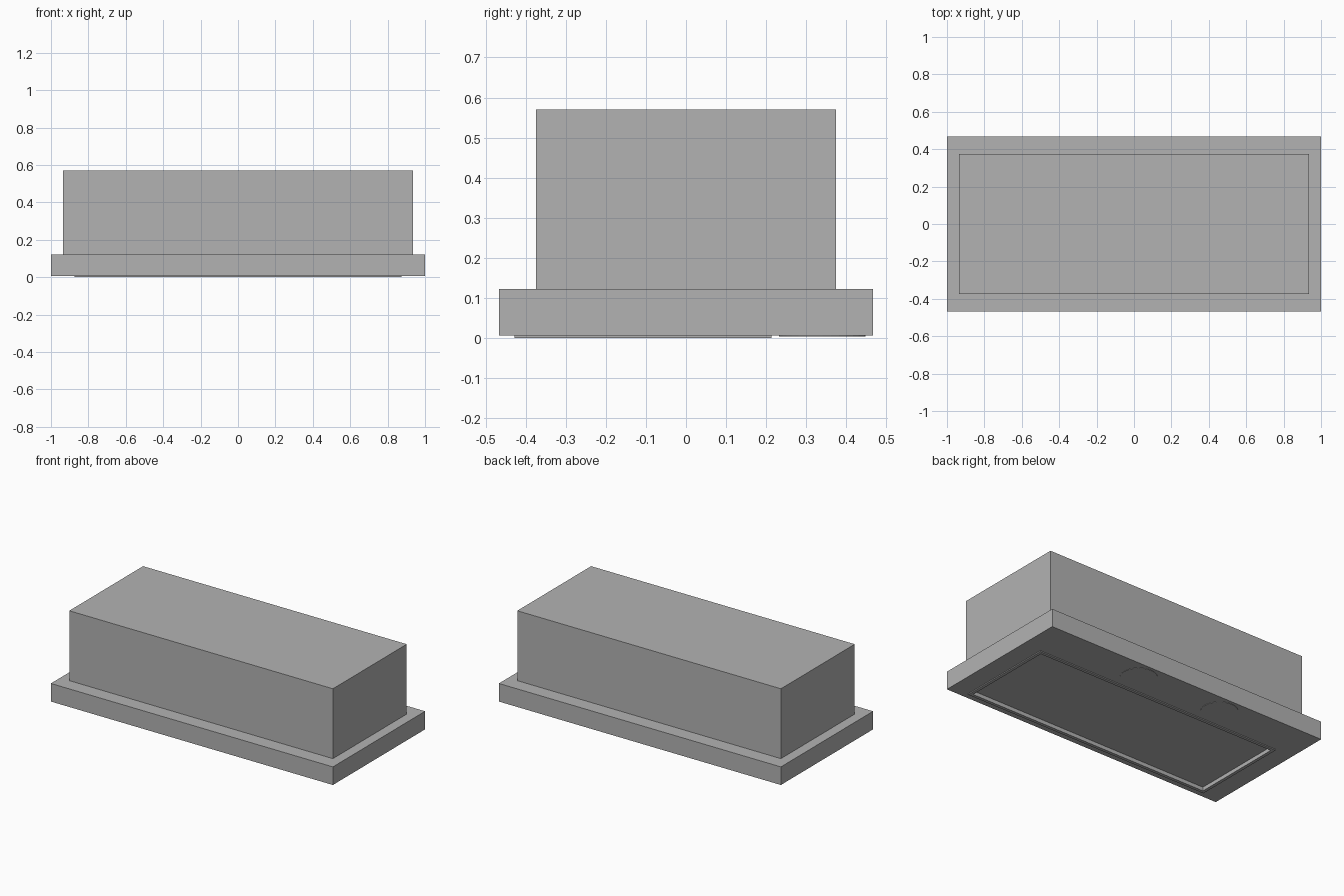
import bpy, bmesh

cube = bpy.data.objects.get("Cube")
if cube:
    bpy.data.objects.remove(cube, do_unlink=True)

steel = bpy.data.materials.new("brushed grey")
steel.use_nodes = True
GREY = (0.45, 0.45, 0.45, 1)
steel.diffuse_color = GREY
steel.node_tree.nodes["Principled BSDF"].inputs["Base Color"].default_value = GREY


def finish(bm, name):
    bmesh.ops.recalc_face_normals(bm, faces=bm.faces)
    mesh = bpy.data.meshes.new(name)
    bm.to_mesh(mesh)
    bm.free()
    mesh.materials.append(steel)
    obj = bpy.data.objects.new(name, mesh)
    bpy.context.collection.objects.link(obj)
    return obj


def box_mesh(x, y0, y1, z0, z1):
    """Box symmetric in x, as a bmesh."""
    bm = bmesh.new()
    bmesh.ops.create_cube(bm, size=1)
    for v in bm.verts:
        v.co.x *= 2 * x
        v.co.y = y1 if v.co.y > 0 else y0
        v.co.z = z1 if v.co.z > 0 else z0
    return bm


def inset_to(bm, face, x, y0, y1):
    """Inset a face to a given rectangle; the face stays the inner one."""
    bmesh.ops.inset_region(bm, faces=[face], thickness=0.01)
    cy = face.calc_center_median().y
    for v in face.verts:
        v.co.x = x if v.co.x > 0 else -x
        v.co.y = y1 if v.co.y > cy else y0


def bottom_face(bm):
    return min(bm.faces, key=lambda f: f.calc_center_median().z)


BASE = 0.006                                  # underside of the flange
PANEL_X, PANEL_Y0, PANEL_Y1 = 0.875, -0.428, 0.213
RIM = 0.02
opening = (PANEL_X - RIM, PANEL_Y0 + RIM, PANEL_Y1 - RIM)

# Upper housing
finish(box_mesh(0.935, -0.374, 0.374, 0.122, 0.57), "housing")

# Flange with a shallow filter recess underneath
bm = box_mesh(1.0, -0.467, 0.467, BASE, 0.122)
face = bottom_face(bm)
inset_to(bm, face, *opening)
top = bmesh.ops.extrude_discrete_faces(bm, faces=[face])["faces"][0]
for v in top.verts:
    v.co.z += 0.018
finish(bm, "flange")

# Thin rim around the recess
bm = box_mesh(PANEL_X, PANEL_Y0, PANEL_Y1, 0, BASE)
for level in (min, max):
    face = level(bm.faces, key=lambda f: f.calc_center_median().z)
    inset_to(bm, face, *opening)
    bmesh.ops.delete(bm, geom=[face], context="FACES_ONLY")
loops = [e for e in bm.edges if e.is_boundary]
bmesh.ops.bridge_loops(bm, edges=loops)
finish(bm, "filter_rim")

# Two round lamps behind the filter
for name, x in (("left_lamp", 0.25), ("right_lamp", -0.35)):
    bm = bmesh.new()
    bmesh.ops.create_cone(bm, cap_ends=True, segments=32,
                          radius1=0.108, radius2=0.108, depth=0.003)
    bmesh.ops.translate(bm, verts=bm.verts, vec=(x, 0.34, BASE - 0.0005))
    finish(bm, name)
